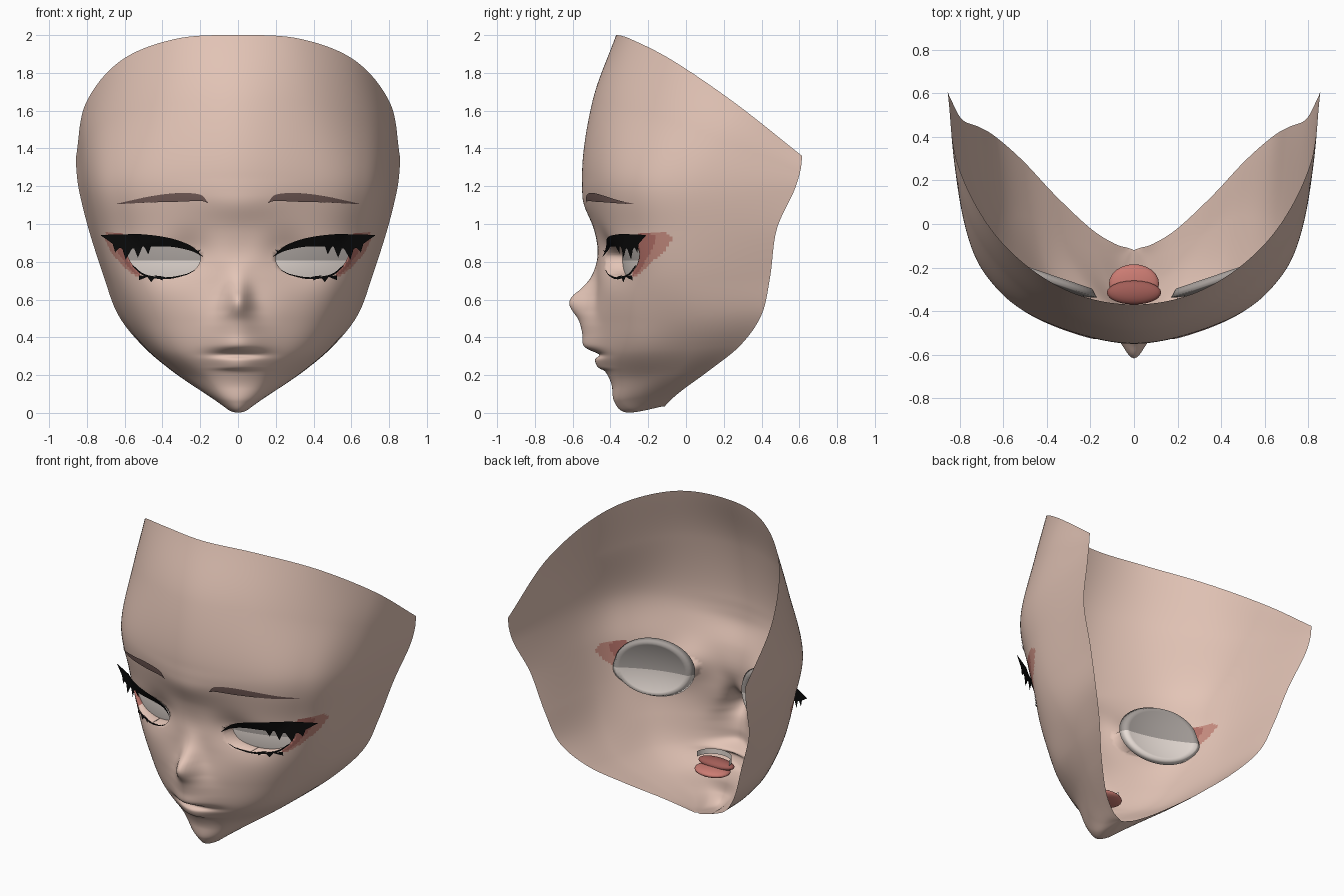
import bpy, bmesh, math
from mathutils import Vector as V
from mathutils.bvhtree import BVHTree

if "Cube" in bpy.data.objects:
    bpy.data.objects.remove(bpy.data.objects["Cube"])


def material(name, r, g, b):
    m = bpy.data.materials.new(name)
    m.diffuse_color = (r, g, b, 1)
    m.use_nodes = True
    m.node_tree.nodes["Principled BSDF"].inputs["Base Color"].default_value = m.diffuse_color
    return m


SKIN = material("skin", .77, .555, .47)
RED = material("eye_shadow_dark", .45, .16, .135)
PINK = material("eye_shadow_light", .58, .27, .22)
WHITE = material("eye_white", .80, .72, .67)
GREY = material("eye_upper_grey", .38, .345, .325)
BLACK = material("lash_black", .003, .003, .003)
BROWN = material("brow_brown", .18, .11, .10)
TONGUE = material("tongue_pink", .60, .20, .17)
MOUTH = material("mouth_red", .36, .11, .095)


def finish(name, bm, mats, mirror=True):
    me = bpy.data.meshes.new(name)
    bm.to_mesh(me)
    bm.free()
    for m in mats:
        me.materials.append(m)
    me.shade_smooth()
    ob = bpy.data.objects.new(name, me)
    bpy.context.collection.objects.link(ob)
    if mirror:
        mod = ob.modifiers.new("mirror", "MIRROR")
        mod.merge_threshold = 0.0005
    return ob


def spline(pts, n, before=None, closed=False):
    """Smooth curve through points, n steps per span."""
    p = [V(q) for q in pts]
    if closed:
        ext = [p[-1]] + p + [p[0], p[1]]
    else:
        ext = [before or 2 * p[0] - p[1]] + p + [2 * p[-1] - p[-2]]
    out = []
    for k in range(len(ext) - 3):
        a, b, c, d = ext[k:k + 4]
        for s in range(n):
            t = s / n
            out.append(0.5 * (2 * b + (c - a) * t + (2 * a - 5 * b + 4 * c - d) * t * t
                              + (3 * b - a - 3 * c + d) * t ** 3))
    return out if closed else out + [p[-1]]


def lookup(table, z):
    for (z0, a), (z1, b) in zip(table, table[1:]):
        if z <= z1:
            t = max(0, (z - z0) / (z1 - z0))
            return a + (b - a) * t
    return table[-1][1]


def inside(x, z, poly):
    hit = False
    for a, b in zip(poly, poly[1:] + poly[:1]):
        if (a[1] > z) != (b[1] > z) and x < (b[0] - a[0]) * (z - a[1]) / (b[1] - a[1]) + a[0]:
            hit = not hit
    return hit


def grid(bm, rows):
    vs = [[bm.verts.new(p) for p in r] for r in rows]
    for r, s in zip(vs, vs[1:]):
        for j in range(len(r) - 1):
            bm.faces.new((r[j], s[j], s[j + 1], r[j + 1]))


# Face shell: sections from the centre line to the back edge, top to chin
upper = [
    [(0, -.37, 2), (.33, -.295, 1.98), (.62, -.07, 1.865), (.805, .26, 1.64), (.857, .615, 1.36)],
    [(0, -.495, 1.65), (.36, -.395, 1.64), (.64, -.165, 1.57), (.80, .14, 1.46), (.855, .605, 1.28)],
    [(0, -.55, 1.25), (.39, -.457, 1.25), (.64, -.285, 1.23), (.775, -.01, 1.20), (.84, .57, 1.17)],
    [(0, -.485, .95), (.36, -.42, .95), (.59, -.275, .95), (.725, -.03, .96), (.79, .48, .97)],
    [(0, -.475, .70), (.31, -.415, .70), (.53, -.275, .70), (.66, -.03, .71), (.71, .445, .72)],
]
lower = [
    [(0, -.50, .50), (.26, -.42, .50), (.47, -.26, .50), (.585, .02, .50), (.635, .40, .52)],
    [(0, -.475, .32), (.23, -.395, .32), (.395, -.235, .33), (.475, .03, .34), (.51, .29, .36)],
    [(0, -.40, .18), (.14, -.355, .18), (.25, -.22, .19), (.325, -.05, .21), (.36, .13, .23)],
    [(0, -.38, .06), (.075, -.345, .065), (.13, -.25, .08), (.17, -.13, .10), (.20, -.02, .12)],
    [(0, -.31, .002), (.04, -.27, .01), (.065, -.20, .03), (.08, -.14, .045), (.09, -.09, .06)],
    [(.005 * i, -.12 + .002 * i, .035) for i in range(5)],
]
sections = [spline(s, 18, before=V((-s[1][0], s[1][1], s[1][2]))) for s in upper + lower]
columns = [spline(c, 20) for c in zip(*sections)]
rows = [list(r) for r in zip(*columns)]

# Nose, lips and brow: the centre profile, blended out sideways
profile = spline([(.13, -.393), (.215, -.425), (.24, -.465), (.282, -.482), (.308, -.458), (.335, -.515),
                  (.36, -.545), (.42, -.549), (.49, -.568), (.55, -.608), (.585, -.618), (.62, -.60),
                  (.66, -.553), (.73, -.497), (.84, -.468), (.97, -.487), (1.1, -.54), (1.18, -.55),
                  (1.25, -.55)], 6)
spread = [(.1, .12), (.25, .105), (.31, .125), (.40, .125), (.46, .11), (.54, .075), (.62, .06),
          (.76, .06), (.9, .1), (1.1, .2), (1.3, .4)]
centre = sorted((r[0].z, r[0].y) for r in rows[:161])
for r in rows:
    for p in r:
        x, z = p.x, p.z
        if .13 < z < 1.25:
            delta = lookup(profile, z) - lookup(centre, z)
            fade = min(1, (z - .13) / .09)
            p.y += delta * fade * math.exp(-(x / lookup(spread, z)) ** 2)
        # eye socket hollow
        p.y += .035 * math.exp(-((x - .25) / .12) ** 2 - ((z - .86) / .10) ** 2)
        p.y += .035 * math.exp(-((x - .38) / .15) ** 2 - ((z - .78) / .10) ** 2)
        p.z = max(p.z, 0)
    r[0].x = 0

bm = bmesh.new()
grid(bm, rows)
bvh = BVHTree.FromBMesh(bm)


def face_y(x, z):
    hit = bvh.ray_cast(V((max(x, .0005), -2, z)), V((0, 1, 0)))[0]
    return hit.y if hit else -.2


def eye_y(x, z):
    """Front of the eye plate: a tilted dome kept behind the face."""
    r2 = min(1, ((x - .405) / .235) ** 2 + ((z - .825) / .19) ** 2)
    return max(-.335 + .34 * (x - .18) - .035 * (1 - r2), face_y(x, z) + .008)


# Eye opening, its lid walls, and painted eye shadow
eye = spline([(.20, .83), (.215, .775), (.27, .735), (.38, .715), (.49, .73), (.555, .78), (.59, .855),
              (.555, .90), (.45, .905), (.32, .89), (.25, .865)], 8, closed=True)
shade_outer = spline([(.52, .72), (.60, .768), (.665, .845), (.695, .90), (.703, .948), (.64, .945), (.56, .84)],
                     5, closed=True)
shade_inner = spline([(.52, .725), (.59, .785), (.64, .86), (.67, .94), (.60, .94), (.55, .84)], 5, closed=True)
gone = []
for f in bm.faces:
    c = f.calc_center_median()
    if .15 < c.x < .75 and .65 < c.z < 1 and c.y < .1:
        if inside(c.x, c.z, eye):
            gone.append(f)
        elif inside(c.x, c.z, shade_inner):
            f.material_index = 1
        elif inside(c.x, c.z, shade_outer):
            f.material_index = 2
bmesh.ops.delete(bm, geom=gone, context="FACES")
dense = [a.lerp(b, k / 6) for a, b in zip(eye, eye[1:] + eye[:1]) for k in range(6)]
for v in bm.verts:
    if v.is_boundary and .15 < v.co.x < .68 and .68 < v.co.z < .95 and v.co.y < 0:
        q = min(dense, key=lambda d: (d.x - v.co.x) ** 2 + (d.y - v.co.z) ** 2)
        v.co = (q.x, face_y(q.x, q.y), q.y)
rim = [e for e in bm.edges if e.is_boundary and all(
    .15 < v.co.x < .68 and .68 < v.co.z < .95 and v.co.y < 0 for v in e.verts)]
for g in bmesh.ops.extrude_edge_only(bm, edges=rim)["geom"]:
    if isinstance(g, bmesh.types.BMVert):
        g.co.y = eye_y(g.co.x, g.co.z) + .003
finish("face_shell", bm, [SKIN, RED, PINK])

# Eyes: rounded plates behind the openings, domed forward, in two tones
bm = bmesh.new()
rings = []
for k in range(-10, 11):
    s = 1 - abs(k) / 10.5
    ring = []
    for j in range(48):
        a = math.tau * j / 48
        x, z = .405 + .235 * s * math.cos(a), .825 + .19 * s * math.sin(a)
        ring.append(V((x, eye_y(x, z) + (.04 if k > 0 else 0), z)))
    rings.append(ring)
grid(bm, [r + r[:1] for r in rings])
bmesh.ops.remove_doubles(bm, verts=bm.verts, dist=.0002)
bmesh.ops.holes_fill(bm, edges=[e for e in bm.edges if e.is_boundary], sides=0)
bmesh.ops.recalc_face_normals(bm, faces=bm.faces)
bmesh.ops.bisect_plane(bm, geom=bm.verts[:] + bm.edges[:] + bm.faces[:], plane_co=(0, 0, .808), plane_no=(0, 0, 1))
for f in bm.faces:
    f.material_index = int(f.calc_center_median().z > .808)
finish("eye", bm, [WHITE, GREY])


def strip(bm, top, bottom, off, flare=False):
    """Thin sheet between two curves drawn in front view, laid on the face."""
    def place(q):
        y = face_y(q.x, q.y) - off
        if flare and q.x > .5:
            y = min(y, -.30 + (q.x - .58) * .6)
        return V((q.x, y, q.y))
    a, b = spline(top, 8), spline(bottom, 8)
    grid(bm, [[place(p.lerp(q, k / 4)) for p, q in zip(a, b)] for k in range(5)])


# Upper lashes: a winged band with hanging spikes
bm = bmesh.new()
strip(bm, [(.185, .828), (.25, .885), (.36, .925), (.50, .945), (.61, .945), (.725, .942)],
      [(.185, .826), (.25, .858), (.36, .880), (.50, .880), (.61, .868), (.725, .938)], .015, True)
for x, z, w, tx, tz in [(.48, .89, .045, .475, .84), (.53, .89, .055, .53, .822), (.585, .885, .065, .595, .812),
                        (.635, .90, .06, .65, .85), (.22, .85, .02, .195, .865)]:
    strip(bm, [(x - w / 2, z), (tx, tz)], [(x + w / 2, z), (tx, tz)], .017, True)
finish("upper_lashes", bm, [BLACK])

# Lower lashes: a fine line with a small clump
bm = bmesh.new()
strip(bm, [(.23, .757), (.28, .734), (.38, .718), (.49, .733), (.555, .78)],
      [(.228, .755), (.278, .729), (.38, .708), (.495, .724), (.56, .778)], .006)
for x, tx, tz in [(.42, .40, .70), (.46, .46, .692), (.50, .525, .702)]:
    strip(bm, [(x - .025, .722), (tx, tz)], [(x + .025, .728), (tx, tz)], .008)
finish("lower_lashes", bm, [BLACK])

# Eyebrows
bm = bmesh.new()
strip(bm, [(.16, 1.115), (.20, 1.155), (.31, 1.164), (.46, 1.147), (.64, 1.108)],
      [(.16, 1.112), (.20, 1.122), (.31, 1.118), (.46, 1.114), (.64, 1.105)], .008)
finish("eyebrow", bm, [BROWN])


# Mouth interior behind the lips
def blob(name, loc, size, mat):
    bm = bmesh.new()
    bmesh.ops.create_uvsphere(bm, u_segments=24, v_segments=12, radius=1)
    for v in bm.verts:
        v.co = V(loc) + V(a * b for a, b in zip(v.co, size))
    finish(name, bm, [mat], mirror=False)


blob("tongue", (0, -.275, .255), (.115, .09, .028), TONGUE)
blob("mouth_lining", (0, -.315, .285), (.125, .055, .03), MOUTH)

# Teeth: a curved band
bm = bmesh.new()
arc = [math.pi * (1 + k / 20) for k in range(21)]
grid(bm, [[V((.115 * math.cos(a), -.28 + .10 * math.sin(a), z)) for a in arc] for z in (.345, .31)])
finish("teeth", bm, [WHITE], mirror=False)
